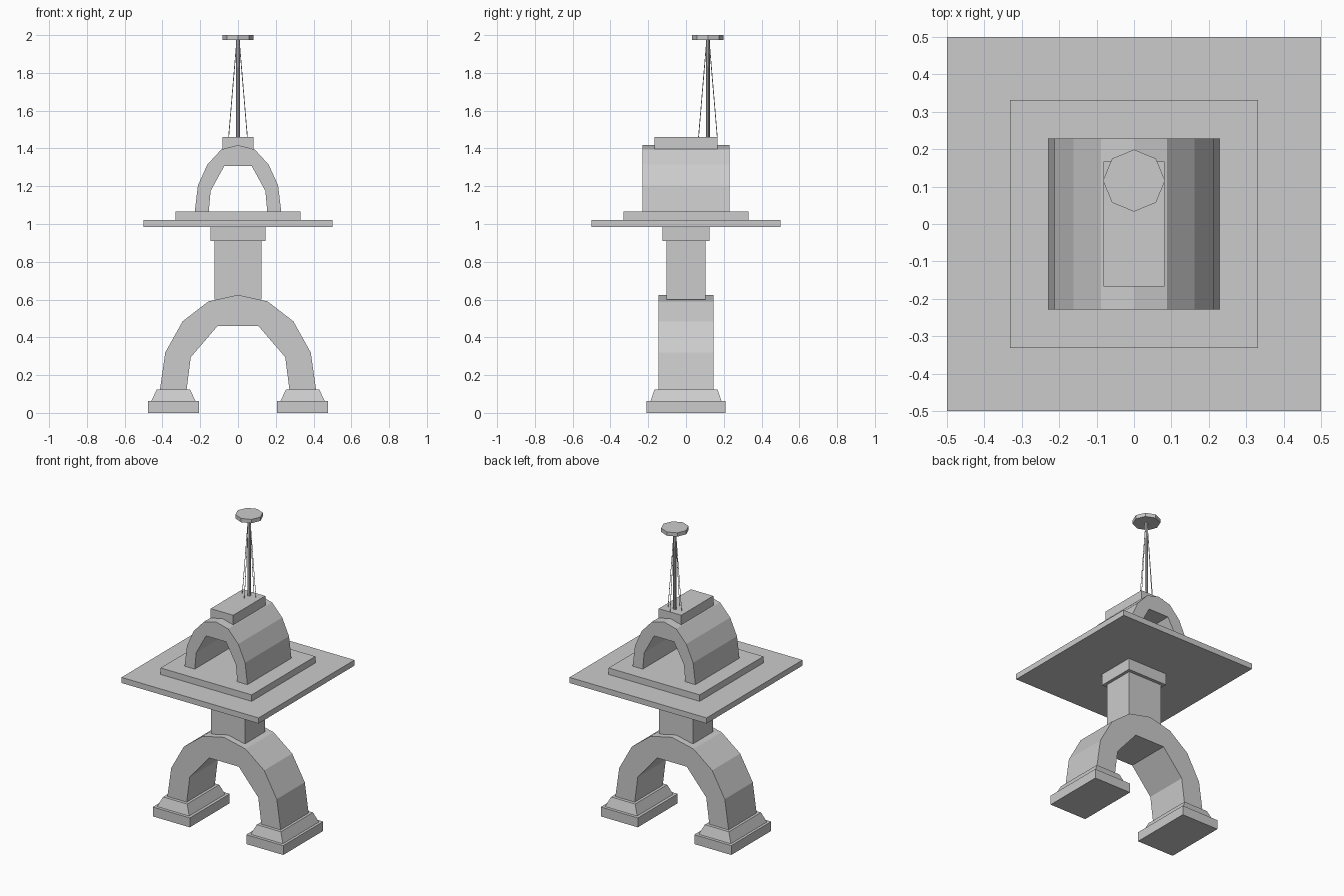
import bpy, bmesh
from math import pi
from mathutils import Vector

if "Cube" in bpy.data.objects:
    bpy.data.objects.remove(bpy.data.objects["Cube"])


def make(name, bm):
    bmesh.ops.recalc_face_normals(bm, faces=bm.faces)
    mesh = bpy.data.meshes.new(name)
    bm.to_mesh(mesh)
    bm.free()
    obj = bpy.data.objects.new(name, mesh)
    bpy.context.collection.objects.link(obj)
    return obj


def box(name, cx, hx, hy, z0, z1, cy=0, top=None):
    """Box by half sizes; top gives smaller half sizes for a tapered block."""
    tx, ty = top or (hx, hy)
    bm = bmesh.new()
    rings = [[bm.verts.new((cx + sx * ax, cy + sy * ay, z))
              for sx, sy in ((-1, -1), (1, -1), (1, 1), (-1, 1))]
             for ax, ay, z in ((hx, hy, z0), (tx, ty, z1))]
    bm.faces.new(rings[0])
    bm.faces.new(rings[1])
    for i in range(4):
        j = (i + 1) % 4
        bm.faces.new((rings[0][i], rings[0][j], rings[1][j], rings[1][i]))
    return make(name, bm)


def arch(name, outer, inner, hy):
    """Mirrored half profiles (x, z), from foot to crown, extruded along y."""
    def full(half):
        return half + [(-x, z) for x, z in reversed(half) if x]
    loop = full(outer) + full(inner)[::-1]
    bm = bmesh.new()
    face = bm.faces.new([bm.verts.new((x, -hy, z)) for x, z in loop])
    new = bmesh.ops.extrude_face_region(bm, geom=[face])['geom']
    bmesh.ops.translate(bm, vec=(0, 2 * hy, 0),
                        verts=[v for v in new if isinstance(v, bmesh.types.BMVert)])
    return make(name, bm)


def rod(name, a, b, radius, sides):
    a, b = Vector(a), Vector(b)
    bm = bmesh.new()
    bmesh.ops.create_cone(bm, cap_ends=True, segments=sides, radius1=radius,
                          radius2=radius, depth=(b - a).length)
    obj = make(name, bm)
    obj.rotation_euler = Vector((0, 0, 1)).rotation_difference(b - a).to_euler()
    obj.location = (a + b) / 2
    return obj


# Feet: square slab with tapered plinth
for side, s in (("left", -1), ("right", 1)):
    box(side + "_foot_slab", s * 0.341, 0.135, 0.208, 0, 0.062)
    box(side + "_foot_plinth", s * 0.342, 0.117, 0.188, 0.062, 0.125, top=(0.088, 0.167))

# Lower arch
arch("lower_arch",
     [(-0.413, 0.125), (-0.385, 0.32), (-0.293, 0.485), (-0.157, 0.59), (0, 0.625)],
     [(-0.272, 0.125), (-0.25, 0.295), (-0.108, 0.46)], 0.146)

# Column and capital
box("column", 0, 0.125, 0.104, 0.6, 0.91)
box("column_capital", 0, 0.145, 0.125, 0.91, 0.985)

# Platform
box("platform", 0, 0.5, 0.5, 0.985, 1.022)
box("platform_step", 0, 0.332, 0.332, 1.022, 1.065)

# Upper vault and ridge block
arch("upper_vault",
     [(-0.229, 1.065), (-0.212, 1.205), (-0.162, 1.315), (-0.088, 1.395), (0, 1.418)],
     [(-0.155, 1.065), (-0.145, 1.175), (-0.073, 1.306)], 0.229)
box("ridge_block", 0, 0.082, 0.167, 1.395, 1.46)

# Mast, stay wires and octagonal disc
MY = 0.116
rod("mast", (0, MY, 1.455), (0, MY, 1.98), 0.01, 8)
for i, (dx, dy) in enumerate(((1, 0), (0, 1), (-1, 0), (0, -1))):
    rod(f"stay_wire_{i + 1}", (dx * 0.05, MY + dy * 0.05, 1.455),
        (dx * 0.006, MY + dy * 0.006, 1.978), 0.002, 4)
rod("mast_disc", (0, MY, 1.975), (0, MY, 2.0), 0.083, 8)
